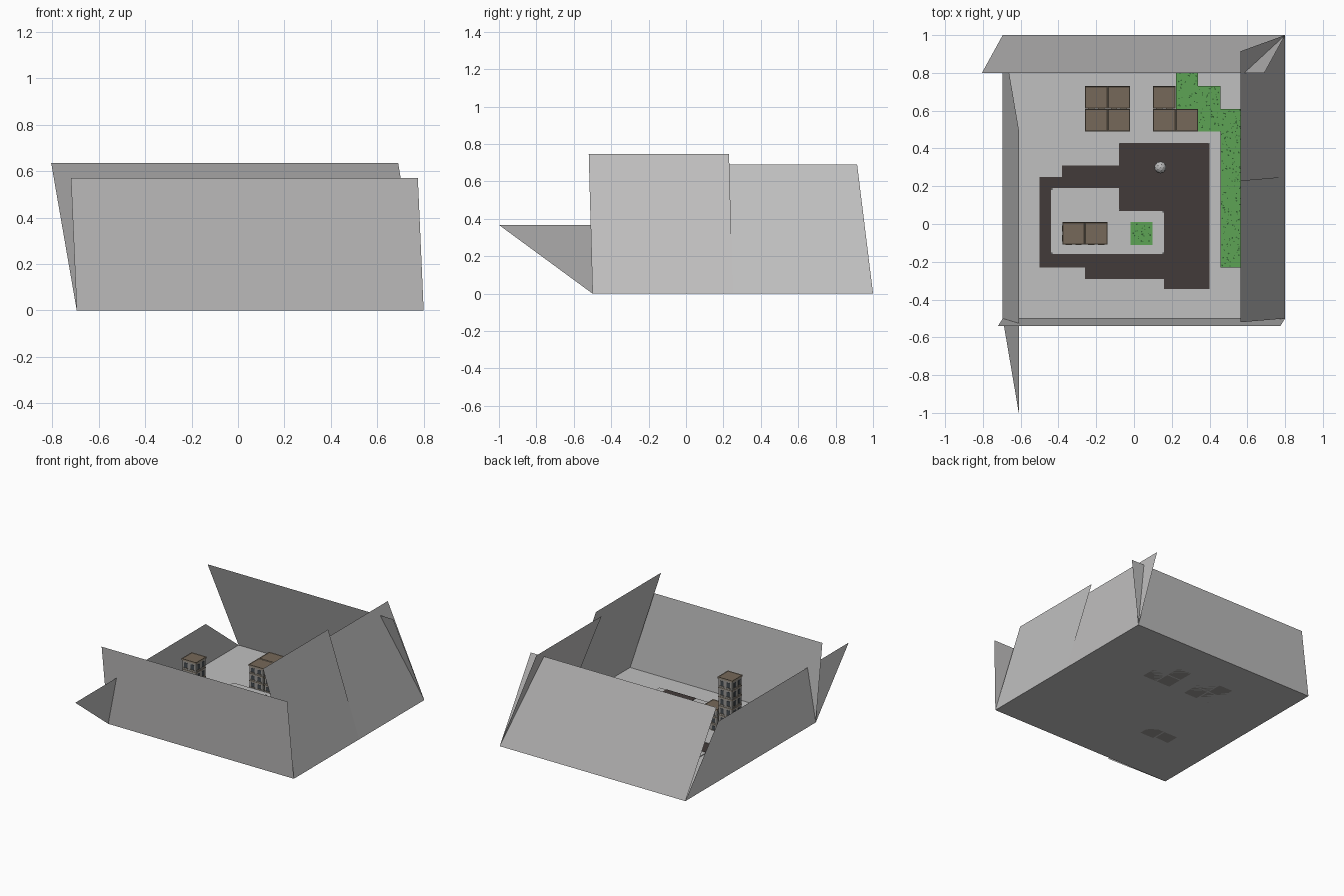
import bpy, bmesh, math, random
from mathutils import Matrix, Vector

if "Cube" in bpy.data.objects:
    bpy.data.objects.remove(bpy.data.objects["Cube"])

random.seed(4)


def mat(name, rgb):
    m = bpy.data.materials.new(name)
    m.diffuse_color = (*rgb, 1)
    m.use_nodes = True
    m.node_tree.nodes["Principled BSDF"].inputs["Base Color"].default_value = m.diffuse_color
    return m


CARD = mat("card grey", (0.53, 0.525, 0.525))
ROAD = mat("asphalt", (0.055, 0.044, 0.042))
GRASS = mat("grass green", (0.11, 0.37, 0.09))
LEAF = mat("dark leaf", (0.03, 0.11, 0.03))
ROOF = mat("roof brown", (0.18, 0.14, 0.10))
TRIM = mat("trim tan", (0.30, 0.25, 0.19))
WALL = mat("building stone", (0.33, 0.32, 0.30))
GLASS = mat("window dark", (0.06, 0.07, 0.08))
METAL = mat("pale stone", (0.48, 0.48, 0.48))


def finish(name, bm, *mats):
    me = bpy.data.meshes.new(name)
    bm.to_mesh(me)
    bm.free()
    for m in mats:
        me.materials.append(m)
    ob = bpy.data.objects.new(name, me)
    bpy.context.collection.objects.link(ob)
    return ob


def panel(name, *pts):
    bm = bmesh.new()
    bm.faces.new([bm.verts.new(p) for p in pts])
    return finish(name, bm, CARD)


def slab(name, pts, z, m):
    """Flat outline raised from the floor to height z."""
    bm = bmesh.new()
    f = bm.faces.new([bm.verts.new((x, y, 0.0005)) for x, y in pts])
    if f.normal.z < 0:
        f.normal_flip()
    ext = bmesh.ops.extrude_face_region(bm, geom=[f])["geom"]
    vs = [v for v in ext if isinstance(v, bmesh.types.BMVert)]
    bmesh.ops.translate(bm, verts=vs, vec=(0, 0, z))
    bmesh.ops.recalc_face_normals(bm, faces=bm.faces)
    return finish(name, bm, m)


def rect(x0, y0, x1, y1):
    return [(x0, y0), (x1, y0), (x1, y1), (x0, y1)]


def box(bm, c, s, idx=0, rot=0.0):
    M = Matrix.Translation(c) @ Matrix.Rotation(rot, 4, 'Z') @ Matrix.Diagonal((*s, 1))
    vs = bmesh.ops.create_cube(bm, size=1, matrix=M)["verts"]
    faces = {f for v in vs for f in v.link_faces}
    for f in faces:
        f.material_index = idx
    return faces


# Open box: floor and four leaning, sheared sides (right side is split in two)
L, R, F, B = -0.695, 0.80, -0.5, 1.0
panel("box_floor", (L, F, 0), (R, F, 0), (R, B, 0), (L, B, 0))
panel("box_front", (L, F, 0), (R, F, 0), (0.775, -0.54, 0.57), (-0.72, -0.54, 0.57))
panel("box_back", (R, B, 0), (L, B, 0), (-0.805, 0.8, 0.635), (0.69, 0.8, 0.635))
panel("box_left", (L, B, 0), (L, F, 0), (-0.61, -1.0, 0.367), (-0.61, 0.5, 0.367))
panel("box_right_front", (R, F, 0), (R, 0.25, 0), (0.565, 0.23, 0.745), (0.565, -0.52, 0.745))
panel("box_right_back", (R, 0.25, 0), (R, B, 0), (0.565, 0.915, 0.69), (0.565, 0.165, 0.69))

# Pavement, road loop and the central island
slab("pavement", [(-0.38, 0.2), (-0.38, 0.49), (0.455, 0.49), (0.455, -0.345),
                  (-0.26, -0.345), (-0.26, 0.2)], 0.005, CARD)
slab("back_pavement", rect(-0.02, 0.49, 0.455, 0.85), 0.004, CARD)
slab("road", [(-0.5, 0.25), (-0.38, 0.25), (-0.38, 0.31), (-0.08, 0.31), (-0.08, 0.43),
              (0.40, 0.43), (0.40, -0.345), (0.16, -0.345), (0.16, -0.29), (-0.26, -0.29),
              (-0.26, -0.23), (-0.5, -0.23)], 0.007, ROAD)
slab("island", [(-0.44, 0.19), (-0.08, 0.19), (-0.08, 0.07), (0.16, 0.07),
                (0.16, -0.16), (-0.44, -0.16)], 0.010, CARD)

# Grass plots with scattered small leaves
plots = [(0.222, 0.61, 0.34, 0.85), (0.34, 0.49, 0.457, 0.73),
         (0.457, -0.23, 0.578, 0.61), (-0.018, -0.11, 0.098, 0.01)]
leaves = bmesh.new()
for i, (x0, y0, x1, y1) in enumerate(plots):
    slab(f"grass_{i}", rect(x0, y0, x1, y1), 0.012, GRASS)
    for _ in range(int((x1 - x0) * (y1 - y0) * 1700)):
        s = random.uniform(0.004, 0.009)
        box(leaves, (random.uniform(x0 + .006, x1 - .006), random.uniform(y0 + .006, y1 - .006), 0.014),
            (s, s * 0.8, 0.006), 0, random.uniform(0, 3))
finish("grass_leaves", leaves, LEAF)


def building(name, cx, cy, floors, h):
    """Stone block with two windows per side and floor, ledges and a framed roof."""
    bm = bmesh.new()
    w, step = 0.110, (h - 0.01) / floors
    box(bm, (cx, cy, (h - 0.01) / 2), (w, w, h - 0.01), 0)
    for k in range(floors):
        z = k * step
        if k:
            box(bm, (cx, cy, z), (w + 0.005, w + 0.005, 0.006), 1)
        for q in range(4):
            r = Matrix.Rotation(q * math.pi / 2, 3, 'Z')
            for sx in (-1, 1):
                p = r @ Vector((sx * 0.026, -w / 2, 0))
                box(bm, (cx + p.x, cy + p.y, z + step * 0.52),
                    (0.026, 0.004, step * 0.55), 2, q * math.pi / 2)
                p = r @ Vector((sx * 0.026, -w / 2 - 0.001, 0))
                box(bm, (cx + p.x, cy + p.y, z + step * 0.22),
                    (0.034, 0.008, 0.004), 1, q * math.pi / 2)
    # roof cap with a sunken centre
    cap = box(bm, (cx, cy, h - 0.005), (0.119, 0.119, 0.012), 1)
    top = max(cap, key=lambda f: f.calc_center_median().z)
    bmesh.ops.inset_region(bm, faces=[top], thickness=0.005, depth=-0.003)
    top.material_index = 3
    return finish(name, bm, WALL, TRIM, GLASS, ROOF)


spots = [(-0.32, -0.05, 6, 0.41), (-0.20, -0.05, 3, 0.17)]
spots += [(x, y, 3, 0.17) for x in (-0.20, -0.08) for y in (0.55, 0.67)]
spots += [(0.16, 0.55, 3, 0.17), (0.16, 0.67, 3, 0.17), (0.28, 0.55, 3, 0.17)]
for i, (x, y, n, h) in enumerate(spots):
    building(f"building_{i}", x, y, n, h)

# Round stone ornament on the square
bm = bmesh.new()
bmesh.ops.create_cone(bm, cap_ends=True, segments=10, radius1=0.022, radius2=0.014, depth=0.03,
                      matrix=Matrix.Translation((0.14, 0.30, 0.022)))
bmesh.ops.create_icosphere(bm, subdivisions=2, radius=0.032,
                           matrix=Matrix.Translation((0.14, 0.30, 0.055)))
finish("square_ornament", bm, METAL)

# Small posts at the road corners
bm = bmesh.new()
for x, y in [(-0.075, 0.425), (0.395, 0.425), (0.155, -0.155), (-0.435, 0.185),
             (-0.435, -0.155), (-0.075, 0.075), (0.155, 0.065)]:
    box(bm, (x, y, 0.013), (0.009, 0.009, 0.02))
finish("corner_posts", bm, METAL)
